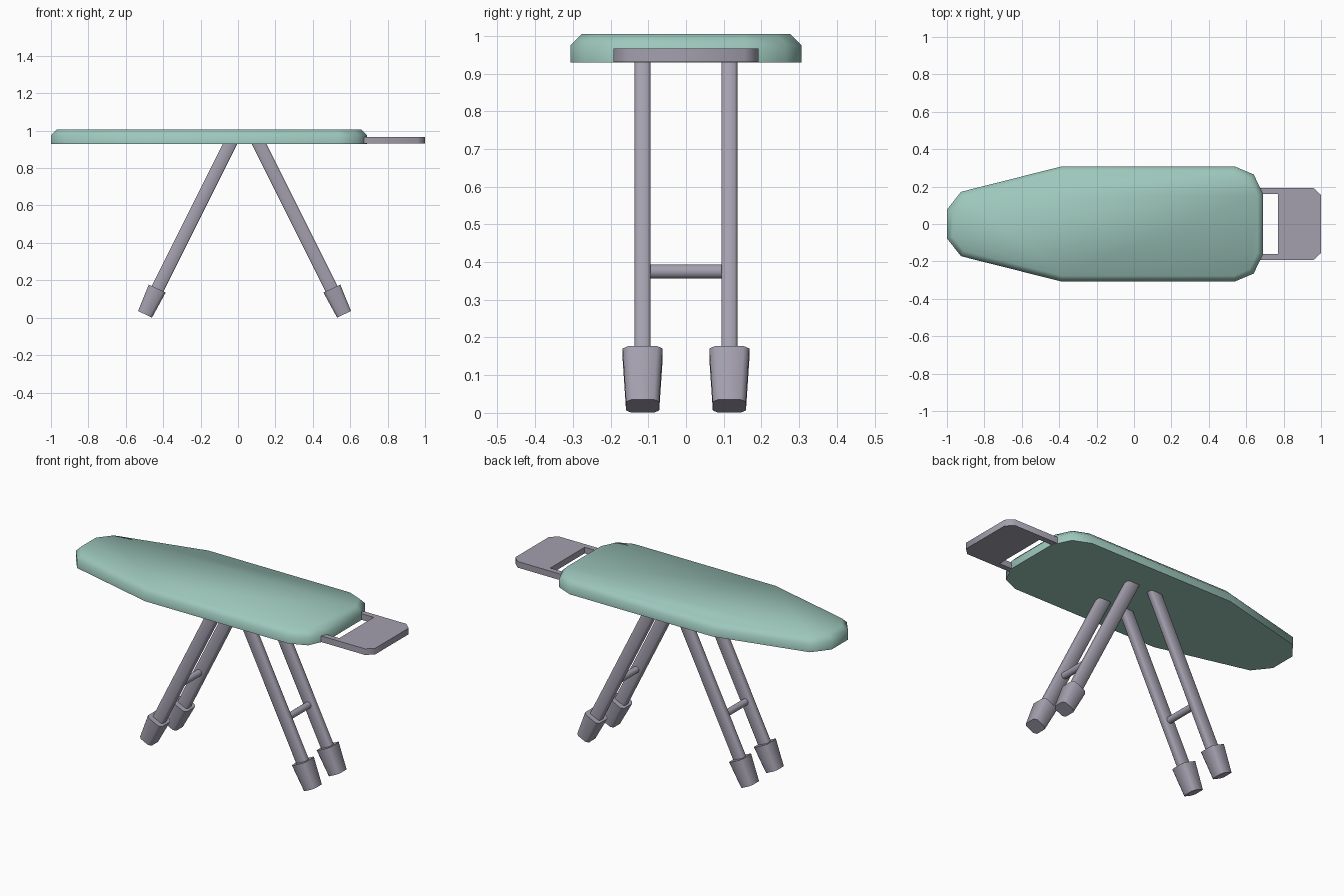
import bpy
import bmesh
import math
from mathutils import Vector

default = bpy.data.objects.get("Cube")
if default:
    bpy.data.objects.remove(default, do_unlink=True)


def make_material(name, colour):
    mat = bpy.data.materials.new(name)
    mat.use_nodes = True
    mat.diffuse_color = colour
    mat.node_tree.nodes["Principled BSDF"].inputs["Base Color"].default_value = colour
    return mat


green = make_material("pale green cloth", (0.34, 0.575, 0.505, 1))
grey = make_material("lilac grey metal", (0.37, 0.35, 0.425, 1))


def finish(name, bm, mat):
    bmesh.ops.recalc_face_normals(bm, faces=bm.faces)
    mesh = bpy.data.meshes.new(name)
    bm.to_mesh(mesh)
    bm.free()
    mesh.materials.append(mat)
    for poly in mesh.polygons:
        poly.use_smooth = True
    mesh.set_sharp_from_angle(angle=math.radians(50))
    obj = bpy.data.objects.new(name, mesh)
    bpy.context.collection.objects.link(obj)
    return obj


def loft(name, rings, mat, bevel_top=0):
    """Join rings of points into a closed solid, optionally bevelling the last rim."""
    bm = bmesh.new()
    loops = [[bm.verts.new(p) for p in ring] for ring in rings]
    for low, high in zip(loops, loops[1:]):
        for i in range(len(low)):
            j = (i + 1) % len(low)
            bm.faces.new((low[i], low[j], high[j], high[i]))
    bm.faces.new(loops[0])
    top = bm.faces.new(loops[-1])
    if bevel_top:
        bmesh.ops.bevel(bm, geom=list(top.edges), offset=bevel_top,
                        segments=1, affect='EDGES')
    return finish(name, bm, mat)


def slab(name, outline, z0, z1, mat, bevel_top=0):
    rings = [[(x, y, z) for x, y in outline] for z in (z0, z1)]
    return loft(name, rings, mat, bevel_top)


def mirrored(half):
    return half + [(x, -y) for x, y in reversed(half)]


def ring(centre, axis, half_w, half_y, cut):
    """Rectangle with cut corners, square to the axis."""
    v = Vector((0, 1, 0))
    u = v.cross(axis).normalized()
    corners = [(half_w, half_y - cut), (half_w - cut, half_y)]
    quarter = corners + [(-a, b) for a, b in reversed(corners)]
    return [centre + u * a + v * b for a, b in mirrored(quarter)]


# Padded board
slab("padded_board", mirrored([(-1, 0.077), (-0.925, 0.172), (-0.39, 0.307),
                               (0.54, 0.307), (0.64, 0.265), (0.69, 0.16)]),
     0.93, 1.005, green, bevel_top=0.03)

# Iron rest: a U-shaped plate whose open end is closed by the board
slab("iron_rest", mirrored([(0.77, 0.16), (0.66, 0.16), (0.66, 0.192),
                            (0.96, 0.192), (1, 0.155)]),
     0.931, 0.967, grey)

# Splayed legs, feet and crossbars
MID_X = 0.035
LEG_Y = 0.115
for side, sx in (("left", 1), ("right", -1)):

    def place(x, y, z):
        return Vector((MID_X + sx * (x - MID_X), y, z))

    for end, y in (("front", -LEG_Y), ("back", LEG_Y)):
        top, low = place(0.102, y, 0.95), place(0.525, y, 0.104)
        axis = low - top
        loft(f"{side}_{end}_leg",
             [ring(p, axis, 0.035, 0.021, 0.007) for p in (low, top)], grey)

        top, low = place(0.502, y, 0.156), place(0.567, y, 0.018)
        axis = low - top
        loft(f"{side}_{end}_foot",
             [ring(low, axis, 0.041, 0.044, 0.014),
              ring(top, axis, 0.05, 0.053, 0.015)], grey)

    bar = bmesh.new()
    bmesh.ops.create_cone(bar, cap_ends=True, segments=16, radius1=0.019,
                          radius2=0.019, depth=2 * LEG_Y - 0.02)
    obj = finish(f"{side}_crossbar", bar, grey)
    obj.rotation_euler.x = math.radians(90)
    obj.location = place(0.39, 0, 0.375)
